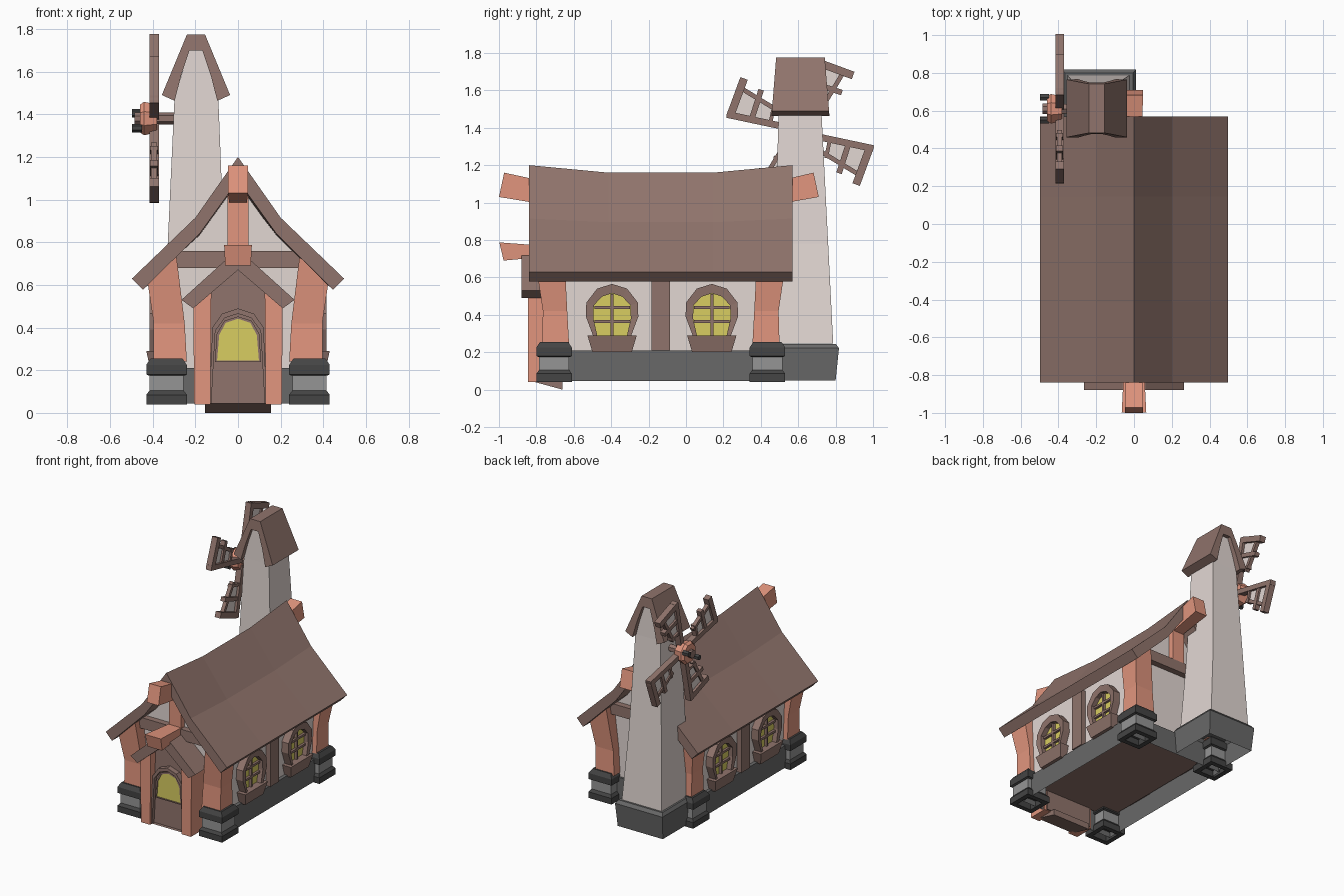
import bpy, bmesh, math

if "Cube" in bpy.data.objects:
    bpy.data.objects.remove(bpy.data.objects["Cube"])

def material(name, r, g, b):
    m = bpy.data.materials.new(name)
    m.diffuse_color = (r, g, b, 1)
    m.use_nodes = True
    m.node_tree.nodes["Principled BSDF"].inputs["Base Color"].default_value = m.diffuse_color
    return m

BROWN = material("brown wood", .28, .175, .15)
SALMON = material("salmon timber", .76, .305, .21)
PLASTER = material("pale plaster", .76, .68, .65)
YELLOW = material("yellow glass", .69, .61, .12)
DARK = material("dark stone", .058, .058, .058)
MID = material("mid grey stone", .30, .30, .30)
STONE = material("plinth stone", .14, .14, .14)
CY = -.135  # middle of the house along y

def loft(name, rings, mat, cap=True, hollow=False):
    """Skin a list of equal-length closed rings of 3D points."""
    bm = bmesh.new()
    rv = [[bm.verts.new(p) for p in ring] for ring in rings]
    n = len(rv[0])
    for a, b in zip(rv, rv[1:]):
        for i in range(n):
            j = (i + 1) % n
            bm.faces.new((a[i], a[j], b[j], b[i]))
    if cap:
        bm.faces.new(rv[0])
        bm.faces.new(rv[-1])
    bmesh.ops.recalc_face_normals(bm, faces=bm.faces)
    if hollow:  # open underside
        low = min(v.co.z for v in bm.verts)
        under = [f for f in bm.faces if all(v.co.z < low + .001 for v in f.verts)]
        bmesh.ops.delete(bm, geom=under, context='FACES')
    me = bpy.data.meshes.new(name)
    bm.to_mesh(me)
    bm.free()
    me.materials.append(mat)
    ob = bpy.data.objects.new(name, me)
    bpy.context.collection.objects.link(ob)
    return ob

def rect(x0, x1, y0, y1, z):
    return [(x0, y0, z), (x1, y0, z), (x1, y1, z), (x0, y1, z)]

def box(name, x0, x1, y0, y1, z0, z1, mat):
    return loft(name, [rect(x0, x1, y0, y1, z0), rect(x0, x1, y0, y1, z1)], mat)

def along_y(name, pts, y0, y1, mat, **k):  # extrude an (x, z) profile
    return loft(name, [[(x, y, z) for x, z in pts] for y in (y0, y1)], mat, **k)

def along_x(name, pts, x0, x1, mat, **k):  # extrude a (y, z) profile
    return loft(name, [[(x, y, z) for y, z in pts] for x in (x0, x1)], mat, **k)

def sym(half):  # mirror a half outline listed from the centre outwards
    return half + [(-x, z) for x, z in reversed(half) if abs(x) > 1e-6]

def chevron(outer, inner):  # gable strip from centre-to-eave half profiles
    top = [(-x, z) for x, z in reversed(outer) if x > 1e-6] + outer
    low = list(reversed(inner)) + [(-x, z) for x, z in inner if x > 1e-6]
    return top + low

def circle(cy, cz, r, n):
    return [(cy + r * math.cos(math.tau * (i + .5) / n),
             cz + r * math.sin(math.tau * (i + .5) / n)) for i in range(n)]

# --- house walls, open-bottomed plinth and floor
along_y("house_walls", sym([(0, 1.10), (.18, .865), (.36, .67), (.36, .205)]),
        CY - .565, CY + .565, PLASTER, hollow=True)
px, py = .385, .58
loft("plinth", [rect(-px, px, CY - py, CY + py, .045),
                rect(-px, px, CY - py, CY + py, .21)], STONE, hollow=True)
box("floor", -.37, .37, CY - .565, CY + .565, .19, .20, BROWN)

# --- main roof with a sagging ridge
rings = []
for d, up in ((-.705, .04), (-.28, 0), (.28, 0), (.705, .04)):
    pts = chevron([(0, 1.16 + up), (.2, .895 + up * .5), (.497, .63)],
                  [(0, 1.05 + up), (.18, .82 + up * .5), (.446, .577)])
    rings.append([(x, CY + d, z) for x, z in pts])
loft("main_roof", rings, BROWN)

# --- gable timbers at both ends
for s, end in ((-1, "front"), (1, "back")):
    def Y(d):
        return CY + s * d
    box(end + "_cross_beam", -.31, .31, Y(.55), Y(.61), .68, .76, BROWN)
    box(end + "_king_post", -.05, .05, Y(.55), Y(.605), .74, 1.06, SALMON)
    o = .02 if s > 0 else 0
    loft(end + "_ridge_beam",
         [[(-.04, Y(.56), 1.10), (.04, Y(.56), 1.10), (.04, Y(.56), .98), (-.04, Y(.56), .98)],
          [(-.048, Y(.837 - o), 1.16), (.048, Y(.837 - o), 1.16),
           (.048, Y(.865 - o), 1.03), (-.048, Y(.865 - o), 1.03)]], SALMON)
    # corner posts on hollow stone feet
    for m, side in ((-1, "left"), (1, "right")):
        tag = f"{end}_{side}_"
        def ring(x0, x1, d0, d1, z0, z1):
            return [(m * x0, Y(d0), z0), (m * x1, Y(d0), z1),
                    (m * x1, Y(d1), z1), (m * x0, Y(d1), z0)]
        loft(tag + "post", [ring(.24, .395, .49, .635, .24, .24),
                            ring(.25, .395, .50, .63, .42, .42),
                            ring(.29, .425, .51, .66, .745, .62)], SALMON)
        def foot(g, z):
            return ring(.335 - g, .335 + g, .57 - g, .57 + g, z, z)
        loft(tag + "foot_bottom", [foot(.06, .085), foot(.06, .04), foot(.095, .04),
                                   foot(.095, .085), foot(.08, .105)], DARK)
        loft(tag + "foot_middle", [foot(.08, .10), foot(.08, .19)], MID)
        loft(tag + "foot_top", [foot(.085, .175), foot(.095, .18),
                                foot(.095, .225), foot(.075, .255)], DARK)

# --- side windows and middle studs
outer = [(0, .565), (.08, .54), (.138, .465), (.14, .39), (.095, .27)]
inner = [(0, .515), (.055, .497), (.098, .45), (.10, .38), (.075, .27)]
for m, side in ((-1, "left"), (1, "right")):
    box(side + "_stud", m * .34, m * .395, CY - .05, CY + .05, .21, .64, BROWN)
    for k, cy in enumerate((CY - .26, CY + .273)):
        tag = f"{side}_window_{k + 1}_"
        def w(half, x):
            return [(m * x, cy + y, z) for y, z in sym(half)]
        loft(tag + "frame", [w(outer, .35), w(outer, .415), w(inner, .41), w(inner, .35)],
             BROWN, cap=False)
        loft(tag + "glass", [w(inner, .366), w(inner, .374)], YELLOW)
        box(tag + "mullion", m * .37, m * .392, cy - .008, cy + .008, .27, .51, BROWN)
        for z in (.365, .44):
            box(tag + "bar", m * .37, m * .392, cy - .095, cy + .095, z - .008, z + .008, BROWN)
        loft(tag + "sill", [rect(m * .35, m * .41, cy - .105, cy + .105, .20),
                            rect(m * .35, m * .43, cy - .132, cy + .132, .29)], BROWN)

# --- porch
along_y("porch_roof", chevron([(0, .73), (.06, .715), (.265, .53)], [(0, .67), (.21, .49)]),
        -.88, -.68, BROWN)
along_y("porch_back", sym([(0, .69), (.19, .52), (.19, .045)]), -.79, -.69, BROWN)
loft("porch_beam", [[(-.05, -.70, .765), (.05, -.70, .765), (.05, -.70, .715), (-.05, -.70, .715)],
                    [(-.065, -.998, .787), (.065, -.998, .787),
                     (.06, -.975, .69), (-.06, -.975, .69)]], SALMON)
for m, side in ((-1, "left"), (1, "right")):
    along_y(side + "_porch_post", [(m * .13, .04), (m * .205, .04), (m * .21, .51), (m * .125, .58)],
            -.845, -.70, SALMON)

# --- door with arched frame and window
def arch(half, y):
    return [(x, y, z) for x, z in sym(half)]
big = [(0, .49), (.075, .465), (.12, .40), (.135, .045)]
small = [(0, .465), (.062, .445), (.106, .385), (.125, .045)]
loft("door_frame", [arch(big, -.78), arch(big, -.83), arch(small, -.83), arch(small, -.78)],
     BROWN, cap=False)
loft("door_leaf", [arch(small, -.78), arch(small, -.805)], BROWN)
rim = [(0, .452), (.064, .432), (.10, .37), (.108, .238)]
pane = [(0, .441), (.058, .422), (.088, .365), (.098, .246)]
loft("door_window_rim", [arch(rim, -.80), arch(rim, -.815), arch(pane, -.815), arch(pane, -.80)],
     BROWN, cap=False)
loft("door_window", [arch(pane, -.80), arch(pane, -.809)], YELLOW)
along_x("door_step", [(-.825, .045), (-.66, .045), (-.66, 0)], -.155, .155, BROWN)

# --- tower
loft("tower_base", [rect(-.37, 0, .45, .80, .05), rect(-.38, .01, .44, .818, .222),
                    rect(-.365, -.005, .455, .80, .245)], STONE, hollow=True)
loft("tower", [rect(-.352, -.025, .46, .787, .246), rect(-.33, -.065, .475, .76, .78),
               rect(-.298, -.092, .495, .725, 1.47), rect(-.228, -.165, .50, .72, 1.71)], PLASTER)
pts = chevron([(.042, 1.775), (.16, 1.49)], [(.03, 1.70), (.07, 1.58), (.10, 1.463)])
loft("tower_roof", [[(-.197 + x, .612 + s * (.13 + .08 * (1.775 - z)), z) for x, z in pts]
                    for s in (-1, 1)], BROWN)

# --- windmill hub with two dark pins
HY, HZ = .61, 1.38
along_x("mill_shaft", circle(HY, HZ, .028, 6), -.40, -.28, BROWN)
loft("mill_hub", [[(x, y, z) for y, z in circle(HY, HZ, r, 8)]
                  for x, r in ((-.38, .07), (-.44, .085), (-.46, .07))], SALMON)
along_x("hub_cap", circle(HY, HZ, .03, 8), -.485, -.45, BROWN)
for s in (-1, 1):
    along_x("hub_pin", circle(HY + s * .06, HZ - .01 + s * .035, .02, 6), -.497, -.45, DARK)

# --- four sails: r runs along the spar, w across it
for i in range(4):
    a = math.radians(78 + 90 * i)
    c, s = math.cos(a), math.sin(a)
    def P(r, w):
        return HY + r * c + w * s, HZ + r * s - w * c
    def bar(name, r0, w0, r1, w1, t, x0=-.412, x1=-.375):
        l = math.hypot(r1 - r0, w1 - w0)
        dr, dw = -(w1 - w0) / l * t / 2, (r1 - r0) / l * t / 2
        along_x(name, [P(r0 + dr, w0 + dw), P(r1 + dr, w1 + dw),
                       P(r1 - dr, w1 - dw), P(r0 - dr, w0 - dw)], x0, x1, BROWN)
    bar("sail_spar", .03, .008, .402, .008, .036, -.415, -.37)
    bar("sail_tip", .383, 0, .352, .215, .042, -.415, -.37)
    bar("sail_rib", .268, 0, .25, .175, .03)
    bar("sail_inner_rib", .165, 0, .165, .11, .02)
    bar("sail_rail", .14, .085, .37, .165, .024, -.408, -.38)
    along_x("sail_cloth", [P(.17, 0), P(.38, 0), P(.36, .155), P(.17, .09)],
            -.397, -.389, PLASTER)
